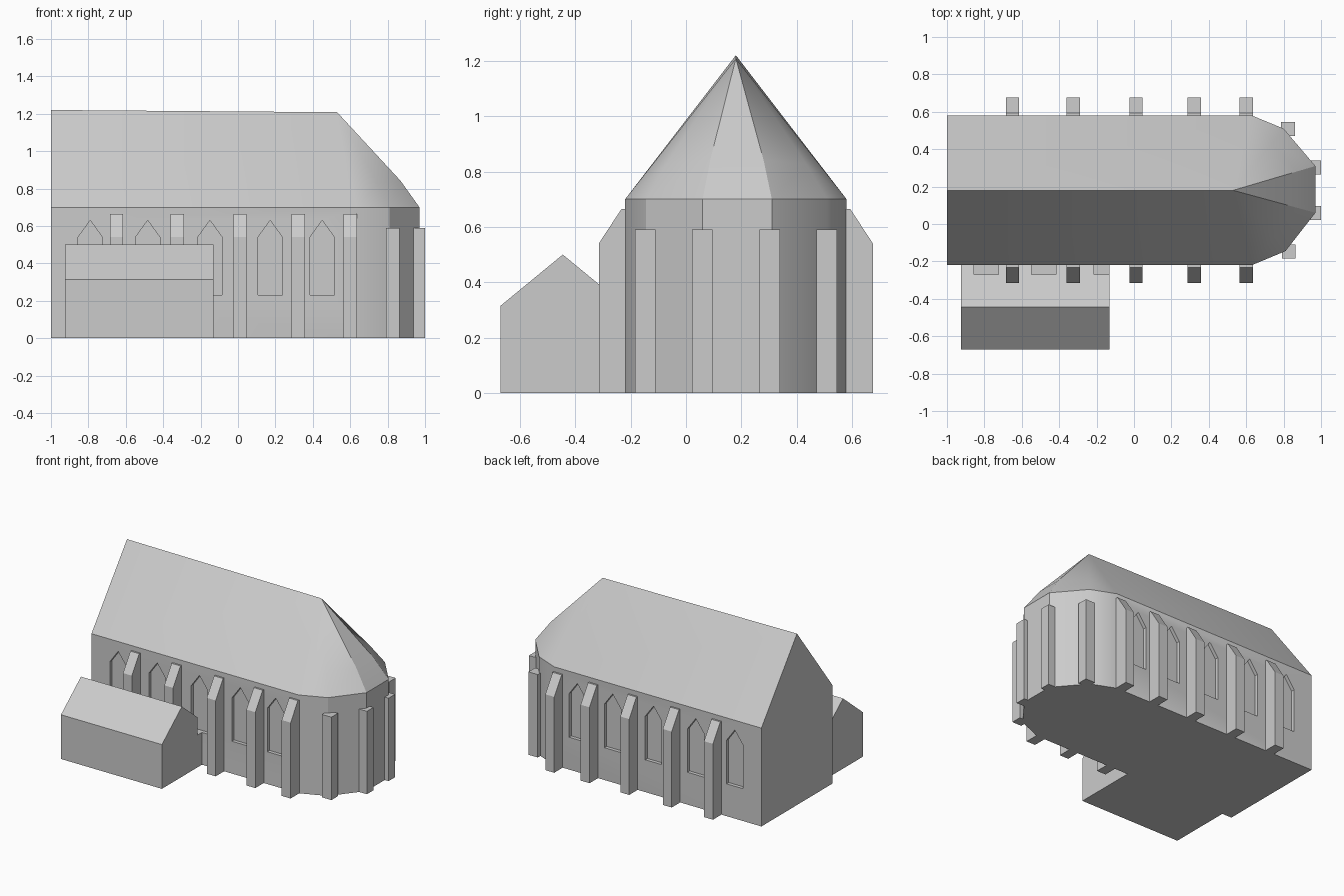
import bpy, bmesh, math
from mathutils import Vector

if "Cube" in bpy.data.objects:
    bpy.data.objects.remove(bpy.data.objects["Cube"])

stone = bpy.data.materials.new("grey_stone")
stone.use_nodes = True
GREY = (0.6, 0.6, 0.6, 1)
stone.diffuse_color = GREY
stone.node_tree.nodes["Principled BSDF"].inputs["Base Color"].default_value = GREY

WALL_S, WALL_N, EAVE, AXIS = -0.22, 0.58, 0.70, 0.18


def finish(name, bm):
    bmesh.ops.recalc_face_normals(bm, faces=bm.faces)
    mesh = bpy.data.meshes.new(name)
    bm.to_mesh(mesh)
    bm.free()
    mesh.materials.append(stone)
    ob = bpy.data.objects.new(name, mesh)
    bpy.context.collection.objects.link(ob)
    return ob


def add_prism(bm, points, offset):
    """Extrude a closed outline by an offset vector."""
    base = [bm.verts.new(p) for p in points]
    top = [bm.verts.new(Vector(p) + Vector(offset)) for p in points]
    bm.faces.new(base)
    bm.faces.new(top)
    for i in range(len(base)):
        j = (i + 1) % len(base)
        bm.faces.new((base[i], base[j], top[j], top[i]))


def prism(name, points, offset):
    bm = bmesh.new()
    add_prism(bm, points, offset)
    return finish(name, bm)


# Church body: long nave with a polygonal apse and a rounded hipped roof end
plan = [(-1, WALL_S), (0.63, WALL_S), (0.81, -0.145), (0.97, 0.06),
        (0.97, 0.31), (0.80, 0.51), (0.63, WALL_N), (-1, WALL_N)]
bm = bmesh.new()
floor = [bm.verts.new((x, y, 0)) for x, y in plan]
eave = [bm.verts.new((x, y, EAVE)) for x, y in plan]
gable = bm.verts.new((-1, AXIS, 1.22))
apex = bm.verts.new((0.53, AXIS, 1.208))
bm.faces.new(floor)
for i in range(len(plan) - 1):
    bm.faces.new((floor[i], floor[i + 1], eave[i + 1], eave[i]))
bm.faces.new((floor[-1], floor[0], eave[0], gable, eave[-1]))
bm.faces.new((eave[0], eave[1], apex, gable))
bm.faces.new((eave[6], eave[7], gable, apex))
# Slight bulge low on the apse roof
bulge = {1: eave[1], 6: eave[6]}
for i, lift in ((2, 0.01), (3, 0.025), (4, 0.025), (5, 0.01)):
    bulge[i] = bm.verts.new(apex.co.lerp(eave[i].co, 0.77) + Vector((0, 0, lift)))
for i in range(1, 6):
    bm.faces.new((bulge[i], bulge[i + 1], apex))
    ring = [eave[i], eave[i + 1]]
    ring += [v for v in (bulge[i + 1], bulge[i]) if v not in ring]
    bm.faces.new(ring)
church = finish("church_body", bm)

# Low gabled annex on the front side
annex = prism("side_annex",
              [(-0.925, y, z) for y, z in ((-0.67, 0), (-0.67, 0.315), (-0.445, 0.5),
                                           (WALL_S, 0.315), (WALL_S, 0))],
              (0.795, 0, 0))

# Pointed window niches, cut into both long walls
bm = bmesh.new()
for x in (-0.79, -0.483, -0.15, 0.172, 0.45):
    for y in (WALL_S - 0.05, WALL_N - 0.025):
        w = 0.065
        outline = ((x - w, 0.23), (x + w, 0.23), (x + w, 0.54), (x, 0.63), (x - w, 0.54))
        add_prism(bm, [(px, y, pz) for px, pz in outline], (0, 0.075, 0))
cutter = finish("window_cutter", bm)
cutter.hide_render = True
for ob in (church, annex):
    mod = ob.modifiers.new("windows", "BOOLEAN")
    mod.operation = "DIFFERENCE"
    mod.solver = "EXACT"
    mod.object = cutter
    with bpy.context.temp_override(object=ob, active_object=ob):
        bpy.ops.object.modifier_apply(modifier=mod.name)
bpy.data.objects.remove(cutter)

# Buttresses with sloped tops along both long walls
for n, x in enumerate((-0.65, -0.325, 0.01, 0.322, 0.60), 1):
    for side, wall, out in (("right", WALL_S, -1), ("left", WALL_N, 1)):
        profile = ((-0.02, 0), (0.095, 0), (0.095, 0.54), (0.013, 0.665), (-0.02, 0.665))
        prism(f"{side}_buttress_{n}",
              [(x - 0.035, wall + out * d, z) for d, z in profile], (0.07, 0, 0))

# Square flat-topped buttresses around the apse
r = 0.037
for n, (x, y) in enumerate(((0.827, -0.147), (0.963, 0.058), (0.963, 0.302), (0.823, 0.508)), 1):
    prism(f"apse_buttress_{n}",
          [(x - r, y - r, 0), (x + r, y - r, 0), (x + r, y + r, 0), (x - r, y + r, 0)],
          (0, 0, 0.59))

# Smooth the apse roof while keeping the masonry edges crisp
bpy.ops.object.select_all(action="DESELECT")
church.select_set(True)
bpy.context.view_layer.objects.active = church
bpy.ops.object.shade_smooth_by_angle(angle=math.radians(28))
